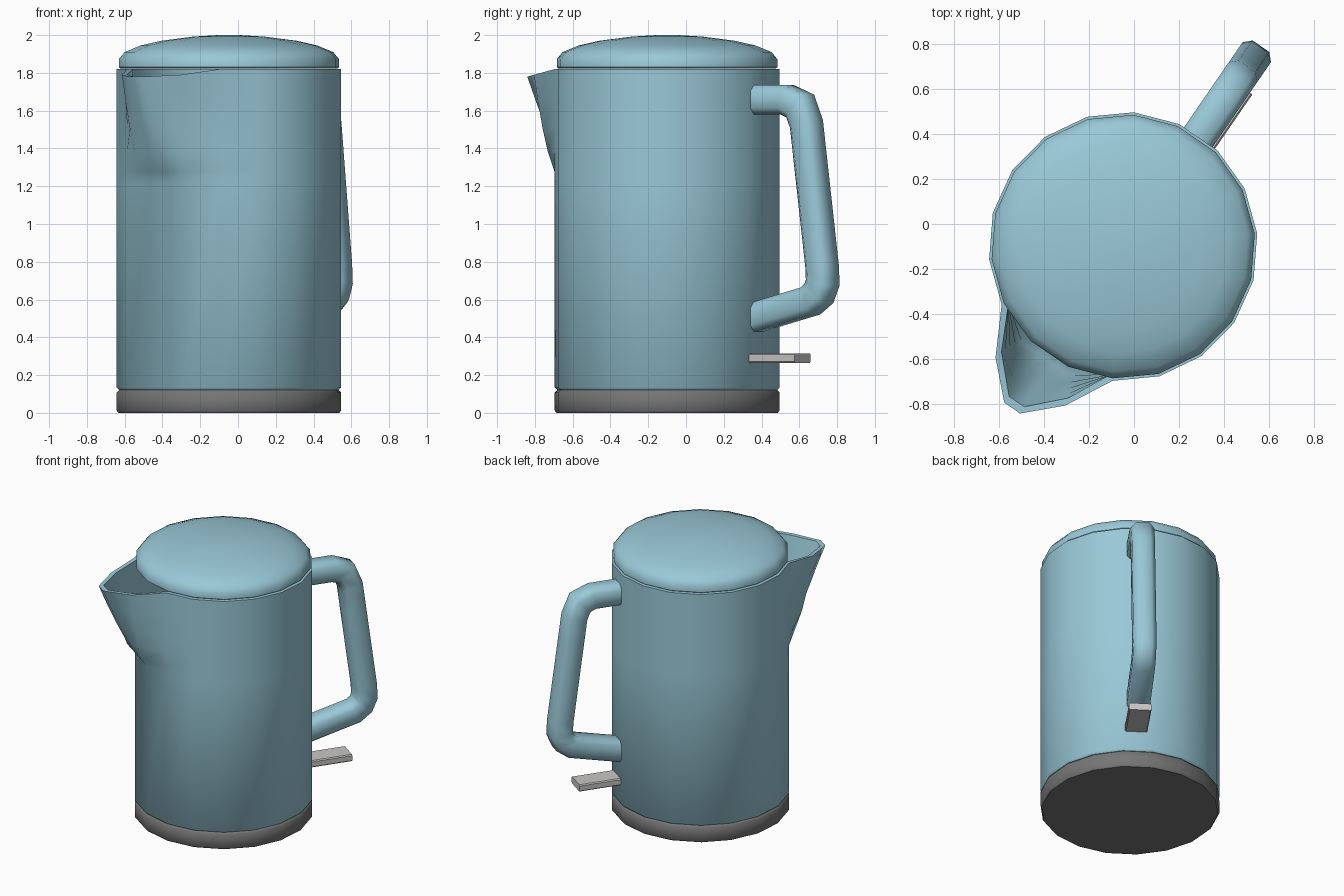
import bpy, bmesh, math
from mathutils import Matrix, Vector

if "Cube" in bpy.data.objects:
    bpy.data.objects.remove(bpy.data.objects["Cube"])

# Local frame: handle along +X, spout along -X; then turned and moved into place
PLACE = Matrix.Translation((-0.048, -0.1, 0)) @ Matrix.Rotation(math.radians(55.5), 4, 'Z')
R = 0.597


def material(name, color):
    m = bpy.data.materials.new(name)
    m.diffuse_color = (*color, 1)
    m.use_nodes = True
    m.node_tree.nodes["Principled BSDF"].inputs["Base Color"].default_value = m.diffuse_color
    return m


blue = material("pale_blue", (0.32, 0.58, 0.68))
dark = material("dark_grey", (0.18, 0.18, 0.18))
light = material("light_grey", (0.58, 0.57, 0.56))


def loft(name, rings, mat, angle=35):
    """Skin a list of closed rings and cap both ends."""
    bm = bmesh.new()
    vs = [[bm.verts.new(p) for p in ring] for ring in rings]
    n = len(rings[0])
    for a, b in zip(vs, vs[1:]):
        for i in range(n):
            j = (i + 1) % n
            bm.faces.new((a[i], a[j], b[j], b[i]))
    bm.faces.new(vs[0][::-1])
    bm.faces.new(vs[-1])
    bmesh.ops.recalc_face_normals(bm, faces=bm.faces)
    bm.transform(PLACE)
    me = bpy.data.meshes.new(name)
    bm.to_mesh(me)
    bm.free()
    me.materials.append(mat)
    ob = bpy.data.objects.new(name, me)
    bpy.context.collection.objects.link(ob)
    bpy.ops.object.select_all(action='DESELECT')
    ob.select_set(True)
    bpy.context.view_layer.objects.active = ob
    bpy.ops.object.shade_smooth_by_angle(angle=math.radians(angle))
    return ob


def polar(a, r, z):
    a = math.radians(a)
    return Vector((r * math.cos(a), r * math.sin(a), z))


def round_rings(profile):
    return [[polar(10 + 20 * k, r, z) for k in range(18)] for r, z in profile]


# Base and domed lid: 18-sided turned profiles
loft("base", round_rings([(R - 0.01, 0), (R, 0.012), (R, 0.108), (R - 0.012, 0.12), (R - 0.03, 0.13)]), dark, 50)
loft("lid", round_rings([(0.575, 1.822), (0.586, 1.83), (0.586, 1.872), (0.555, 1.91), (0.47, 1.945),
                         (0.36, 1.97), (0.19, 1.992), (0.06, 2.0)]), blue, 50)

# Body columns: (bottom angle, bottom radius, top angle, top radius, top z, bulge)
Z0, ZT = 1.22, 1.82
columns = [(10 + 20 * k, R, 10 + 20 * k, R, ZT, 1) for k in range(-8, 8)]
mid_r = R * math.cos(math.radians(10)) / math.cos(math.radians(3))
spout = [(10, R, 14.5, 0.75, 1.79, 0.48), (3, mid_r, 2.8, 0.87, 1.78, 0.8)]
columns += [(180 - a, r, 180 - b, q, z, e) for a, r, b, q, z, e in spout]
columns += [(180 + a, r, 180 + b, q, z, e) for a, r, b, q, z, e in spout[::-1]]


def body_ring(t, inset):
    """Ring at fraction t of the spout height, pulled inwards by inset."""
    ring = []
    for a, r, b, q, zt, e in columns:
        p = polar(a, r - inset, 0).lerp(polar(b, q - inset * 1.3, 0), t ** e)
        p.z = Z0 + (zt - Z0) * t
        ring.append(p)
    return ring


def straight_ring(z, inset):
    return [polar(c[0], c[1] - inset, z) for c in columns]


steps = [0, 0.1, 0.28, 0.5, 0.75, 1]
rings = [straight_ring(0.122, 0.012), straight_ring(0.134, 0)]
rings += [body_ring(t, 0) for t in steps]
rings += [body_ring(t, 0.027) for t in steps[::-1]]
rings += [straight_ring(0.16, 0.027)]
loft("body", rings, blue, 45)

# Handle: chamfered section swept along a path of (radius, z)
path = [Vector(p) for p in ((0.57, 1.658), (0.77, 1.658), (0.855, 1.625), (0.895, 1.53), (0.915, 1.38),
                            (0.995, 0.78), (1.0, 0.69), (0.975, 0.632), (0.92, 0.592), (0.57, 0.505))]
H, C = 0.077, 0.045
section = [(H, C), (C, H), (-C, H), (-H, C), (-H, -C), (-C, -H), (C, -H), (H, -C)]
rings = []
for i, p in enumerate(path):
    d_in = (p - path[max(i - 1, 0)]).normalized() if i else (path[1] - p).normalized()
    d_out = (path[i + 1] - p).normalized() if i < len(path) - 1 else d_in
    d = (d_in + d_out).normalized()
    nrm = Vector((-d.y, d.x)) / max(d.dot(d_in), 0.6)
    rings.append([Vector((p.x + nrm.x * u, v, p.y + nrm.y * u)) for u, v in section])
loft("handle", rings, blue, 50)

# Switch lever under the handle, with slightly chamfered long edges
sec = [(-0.09, 0.272), (-0.083, 0.265), (0.053, 0.265), (0.06, 0.272),
       (0.06, 0.308), (0.053, 0.315), (-0.083, 0.315), (-0.09, 0.308)]
loft("switch_lever", [[Vector((x, y, z)) for y, z in sec] for x in (0.57, 0.88)], light, 30)
